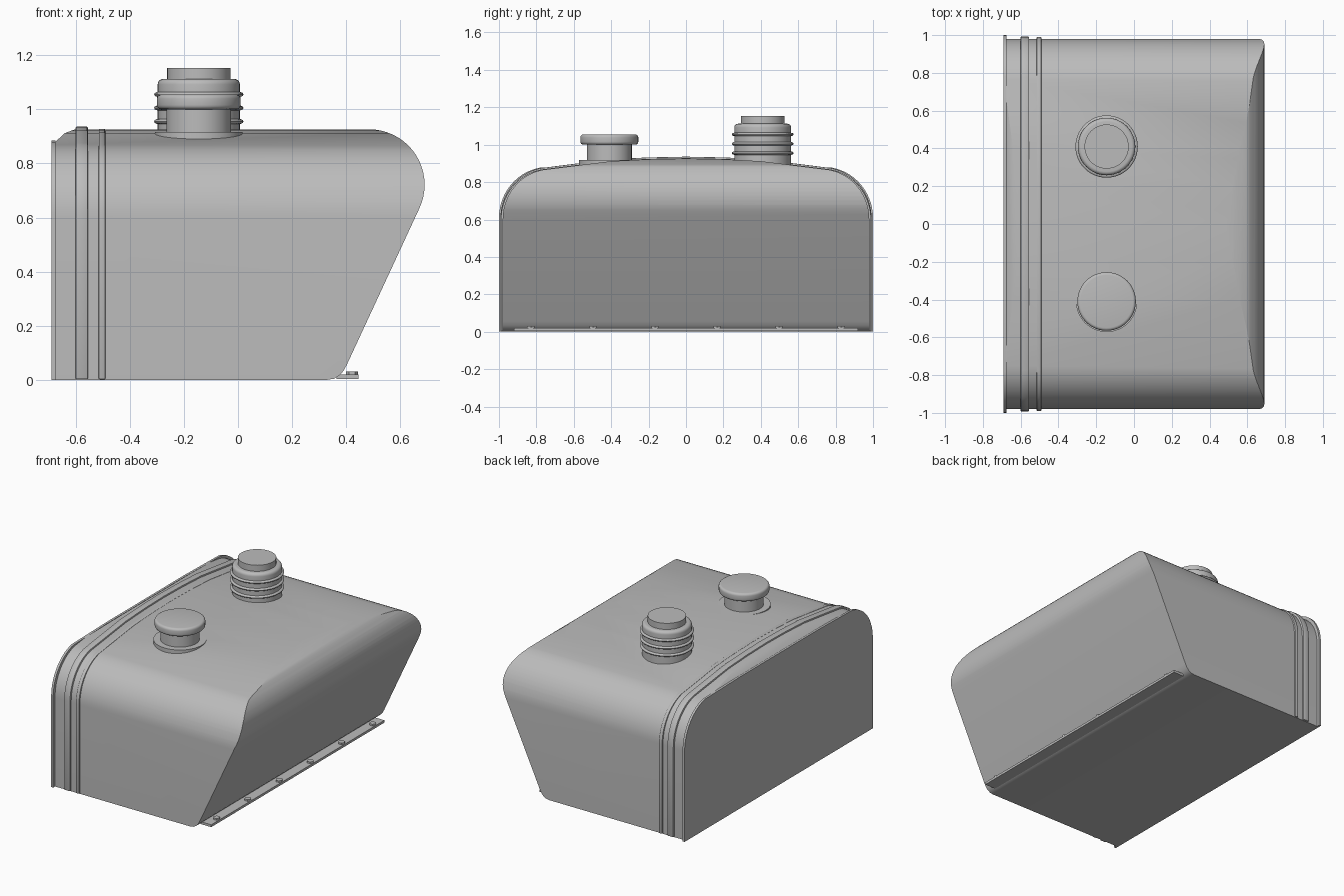
import bpy
import bmesh
import math
from mathutils import Vector

cube = bpy.data.objects.get("Cube")
if cube:
    bpy.data.objects.remove(cube, do_unlink=True)

grey = bpy.data.materials.new("plain grey")
grey.use_nodes = True
colour = (0.5, 0.5, 0.5, 1)
grey.diffuse_color = colour
grey.node_tree.nodes["Principled BSDF"].inputs["Base Color"].default_value = colour


def finish(bm, name):
    bmesh.ops.recalc_face_normals(bm, faces=bm.faces)
    mesh = bpy.data.meshes.new(name)
    bm.to_mesh(mesh)
    bm.free()
    obj = bpy.data.objects.new(name, mesh)
    bpy.context.collection.objects.link(obj)
    mesh.materials.append(grey)
    return obj


def smooth(obj, angle=30):
    bpy.ops.object.select_all(action='DESELECT')
    obj.select_set(True)
    bpy.context.view_layer.objects.active = obj
    bpy.ops.object.shade_smooth_by_angle(angle=math.radians(angle))


def apply(obj, mod):
    bpy.context.view_layer.objects.active = obj
    bpy.ops.object.modifier_apply(modifier=mod.name)


def prism(name, points, offset):
    """Extrude a closed outline of 3D points by a vector."""
    bm = bmesh.new()
    face = bm.faces.new([bm.verts.new(p) for p in points])
    new = bmesh.ops.extrude_face_region(bm, geom=[face])["geom"]
    bmesh.ops.translate(bm, vec=Vector(offset), verts=[v for v in new if isinstance(v, bmesh.types.BMVert)])
    return finish(bm, name)


def arc(cx, cz, rx, rz, start, end, steps):
    angles = [math.radians(start + (end - start) * i / steps) for i in range(steps + 1)]
    return [(cx + rx * math.cos(a), cz + rz * math.sin(a)) for a in angles]


def section(floor, side=0.0, rise=0.0):
    """Domed cross-section in y and z, grown sideways and upwards."""
    half = [(0.98, floor)] + arc(0.72, 0.60, 0.26, 0.27, 0, 80, 14)
    half += [(0.4, 0.912), (0.2, 0.922)]
    full = half + [(0, 0.926)] + [(-y, z) for y, z in reversed(half)]
    return [(y * (1 + side / 0.98), z * (1 + rise / 0.926)) for y, z in full]


def cross_prism(name, outline, x0, x1):
    return prism(name, [(x0, y, z) for y, z in outline], (x1 - x0, 0, 0))


# Tank body: domed section trimmed by the side outline
tank = cross_prism("tank_body", section(-0.1), -0.8, 0.8)
outline = [(-0.688, 0), (0.33, 0), (0.355, 0.004), (0.375, 0.016), (0.39, 0.033), (0.402, 0.055)]
outline += arc(0.485, 0.721, 0.205, 0.205, -25, 90, 18)
outline += [(0.42, 0.95), (-0.56, 0.95), (-0.60, 0.927), (-0.64, 0.912), (-0.688, 0.868)]
trim = prism("side_outline_cutter", [(x, -1.2, z) for x, z in outline], (0, 2.4, 0))
trim.hide_render = True
mod = tank.modifiers.new("trim", 'BOOLEAN')
mod.operation = 'INTERSECT'
mod.solver = 'EXACT'
mod.object = trim
apply(tank, mod)
bpy.data.objects.remove(trim, do_unlink=True)
smooth(tank)

# End flange and the two raised straps
flange = [(y, min(z, 0.885)) for y, z in section(0.0, 0.02, 0.012)]
unique = [p for i, p in enumerate(flange) if p != flange[i - 1]]
smooth(cross_prism("end_flange", unique, -0.69, -0.675))
for name, x0, x1, side, rise in (("wide_strap", -0.60, -0.555, 0.012, 0.010),
                                 ("narrow_strap", -0.515, -0.49, 0.010, 0.002)):
    strap = cross_prism(name, section(0.002, side, rise), x0, x1)
    bevel = strap.modifiers.new("rounded", 'BEVEL')
    bevel.width = 0.004
    bevel.segments = 2
    bevel.limit_method = 'ANGLE'
    bevel.angle_limit = math.radians(60)
    apply(strap, bevel)
    smooth(strap, 40)


def turned(name, profile, x, y, sides=48):
    """Revolve a radius and height profile about a vertical axis."""
    bm = bmesh.new()
    pts = [(0, profile[0][1])] + profile + [(0, profile[-1][1])]
    verts = [bm.verts.new((x + r, y, z)) for r, z in pts]
    edges = [bm.edges.new(pair) for pair in zip(verts, verts[1:])]
    bmesh.ops.spin(bm, geom=verts + edges, cent=(x, y, 0), axis=(0, 0, 1),
                   angle=math.tau, steps=sides)
    bmesh.ops.remove_doubles(bm, verts=bm.verts, dist=0.0001)
    obj = finish(bm, name)
    smooth(obj, 35)
    return obj


# Flat filler cap with its neck and seat
cap_x, cap_y = -0.145, 0.41
turned("filler_seat", [(0.162, 0.88), (0.162, 0.917)], cap_x, -cap_y)
turned("filler_neck", [(0.12, 0.89), (0.12, 1.01)], cap_x, -cap_y)
rim = arc(0.139, 1.016, 0.016, 0.016, -90, 0, 4) + arc(0.139, 1.039, 0.016, 0.016, 0, 90, 4)
turned("filler_cap", rim, cap_x, -cap_y)

# Ribbed breather with raised plug
barrel = [(0.152, 0.88)]
for height in (0.955, 1.005, 1.055):
    barrel += arc(0.152, height, 0.013, 0.009, -90, 90, 6)
barrel += arc(0.132, 1.092, 0.02, 0.02, 0, 90, 5)
turned("breather_barrel", barrel, cap_x, cap_y)
turned("breather_plug", [(0.117, 1.10), (0.117, 1.153)], cap_x, cap_y)

# Mounting strip with bolts along the lower edge
strip = [(0.365, -0.92, 0.003), (0.445, -0.92, 0.003), (0.445, 0.92, 0.003), (0.365, 0.92, 0.003)]
prism("mounting_strip", strip, (0, 0, 0.016))
for i in range(6):
    turned("strip_bolt", [(0.022, 0.015), (0.022, 0.03)], 0.422, -0.83 + i * 0.332, 6)
